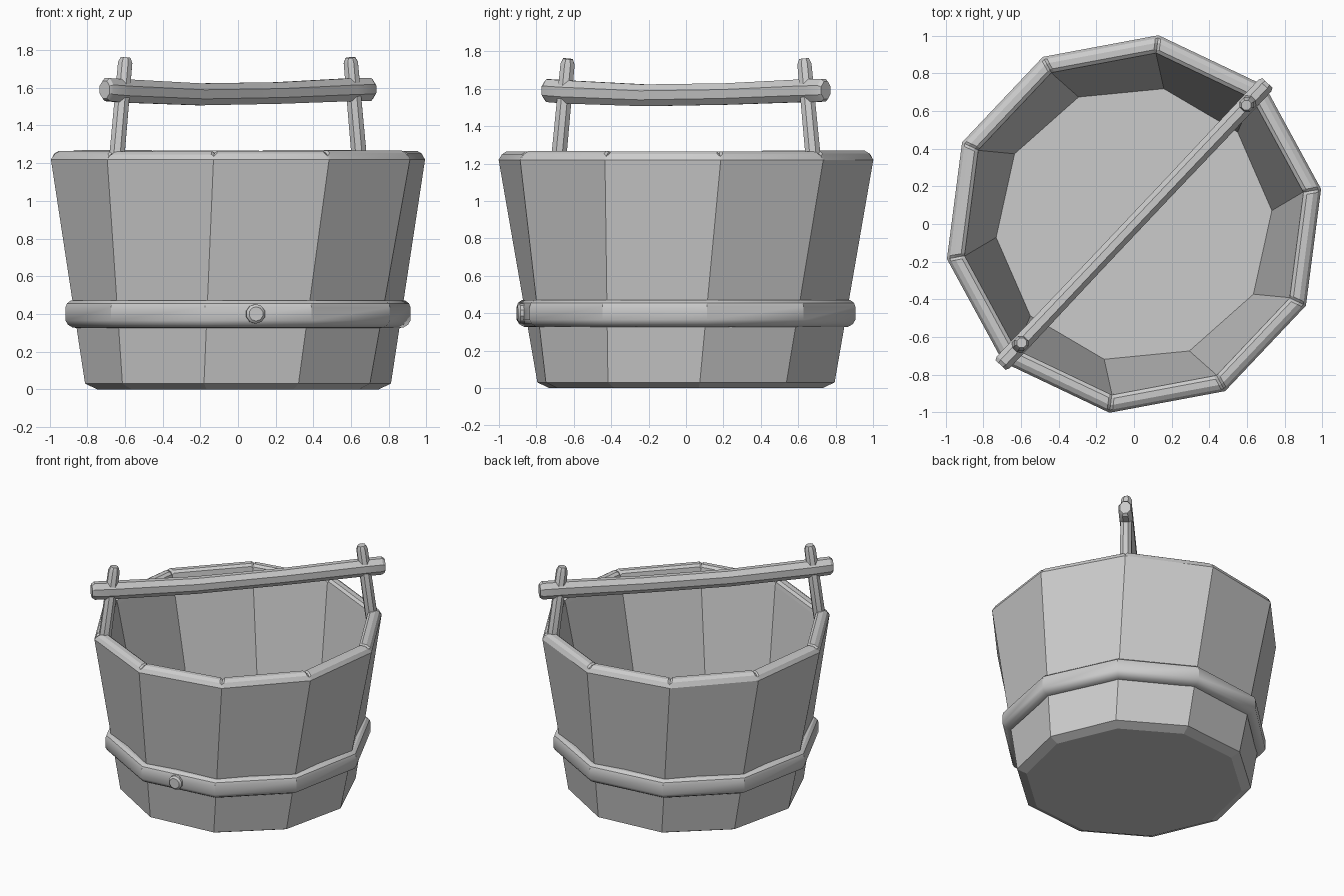
import bpy, bmesh
from math import sin, cos, pi, radians
from mathutils import Vector

if "Cube" in bpy.data.objects:
    bpy.data.objects.remove(bpy.data.objects["Cube"])

N = 10
A_TOP, A_LOW = 10.6, 5.2          # the staves twist slightly from bottom to top


def finish(name, bm, smooth=None):
    bmesh.ops.recalc_face_normals(bm, faces=bm.faces)
    me = bpy.data.meshes.new(name)
    bm.to_mesh(me)
    bm.free()
    ob = bpy.data.objects.new(name, me)
    bpy.context.collection.objects.link(ob)
    if smooth:
        bpy.ops.object.select_all(action='DESELECT')
        ob.select_set(True)
        bpy.context.view_layer.objects.active = ob
        bpy.ops.object.shade_smooth_by_angle(angle=radians(smooth))
    return ob


def loft(bm, rings, cap=True, loop=False):
    vs = [[bm.verts.new(p) for p in r] for r in rings]
    pairs = list(zip(vs, vs[1:])) + ([(vs[-1], vs[0])] if loop else [])
    for a, b in pairs:
        for i in range(len(a)):
            j = (i + 1) % len(a)
            bm.faces.new((a[i], a[j], b[j], b[i]))
    if cap and not loop:
        bm.faces.new(vs[0])
        bm.faces.new(vs[-1])


def twist(z):
    return A_LOW + (A_TOP - A_LOW) * max(0, min(1, (z - 0.03) / 1.19))


def polar(r, deg, z):
    return Vector((r * cos(radians(deg)), r * sin(radians(deg)), z))


def decagon(r, z):
    return [polar(r, twist(z) + 36 * i, z) for i in range(N)]


def rod(bm, stations, sides=8):
    """Loft elliptical sections: (centre, side radius, other radius)."""
    rings = []
    for k, (c, ra, rb) in enumerate(stations):
        d = (stations[-1][0] - stations[0][0]).normalized()
        ref = Vector((0, 0, 1)) if abs(d.z) < 0.8 else Vector((1, 0, 0))
        u = d.cross(ref).normalized()
        v = u.cross(d)
        rings.append([c + u * ra * cos(2 * pi * (i + .5) / sides)
                      + v * rb * sin(2 * pi * (i + .5) / sides) for i in range(sides)])
    loft(bm, rings)


# bucket body: outside wall, open top, inside wall and floor
bm = bmesh.new()
body = [(0.75, 0), (0.815, 0.03), (1.01, 1.22), (0.91, 1.22), (0.735, 0.11)]
loft(bm, [decagon(r, z) for r, z in body])
finish("bucket_body", bm)

# rim: one rounded board top per stave, slightly uneven heights
bm = bmesh.new()
lift = [0.0, 0.004, 0.002, 0.006, 0.0, 0.0, -0.003, 0.0, 0.003, 0.0]
rim = [(1.01, 1.22), (0.995, 1.25), (0.97, 1.265), (0.935, 1.265), (0.915, 1.25), (0.91, 1.22)]
for i in range(N):
    ends = []
    for t, inset in ((0, 0.03), (0, 0), (1, 0), (1, 0.03)):
        ring = []
        for r, z in rim:
            a, b = (polar(r, A_TOP + 36 * (i + k), z) for k in (0, 1))
            f = abs(t - (0.025 if inset else 0.0))
            p = a.lerp(b, f)
            if z > 1.221:
                p.z += lift[i] - (0 if inset else 0.012)
            ring.append(p)
        ends.append(ring)
    loft(bm, [ends[1], ends[0], ends[3], ends[2]])
finish("rim_boards", bm, 25)

# hoop around the lower part
bm = bmesh.new()
hoop = [(0.86, 0.325), (0.885, 0.328), (0.91, 0.343), (0.922, 0.365), (0.922, 0.435),
        (0.915, 0.455), (0.895, 0.47), (0.87, 0.472)]
loft(bm, [[polar(r, 7 + 36 * i, z) for r, z in hoop] for i in range(N)], loop=True)
finish("hoop", bm, 32)

# peg that pins the hoop, square to the front stave
bm = bmesh.new()
d = polar(1, 277, 0)
c = polar(0.845, 276, 0.4)
rod(bm, [(c, 0.052, 0.052), (c + d * 0.05, 0.052, 0.052), (c + d * 0.062, 0.038, 0.038)], 10)
finish("hoop_peg", bm, 30)

# handle posts, leaning inward at opposite corners
for name, ang in (("handle_post_right", 46.6), ("handle_post_left", 226.6)):
    bm = bmesh.new()
    lo, hi = polar(0.94, ang, 1.2), polar(0.868, ang, 1.76)
    rod(bm, [(lo, .044, .044), (lo.lerp(hi, .95), .041, .041), (hi, .028, .028)])
    finish(name, bm, 30)

# slightly sagging grip bar with bevelled ends
bm = bmesh.new()
bar = [(-1.03, 1.59, .04, .05), (-1.01, 1.59, .05, .066), (-.88, 1.583, .05, .067),
       (-.3, 1.565, .047, .063), (.3, 1.572, .047, .062), (.88, 1.59, .05, .066),
       (1.01, 1.592, .05, .066), (1.03, 1.592, .04, .05)]
rod(bm, [(polar(s, 46.6, z), a, b) for s, z, a, b in bar])
finish("handle_bar", bm, 30)
